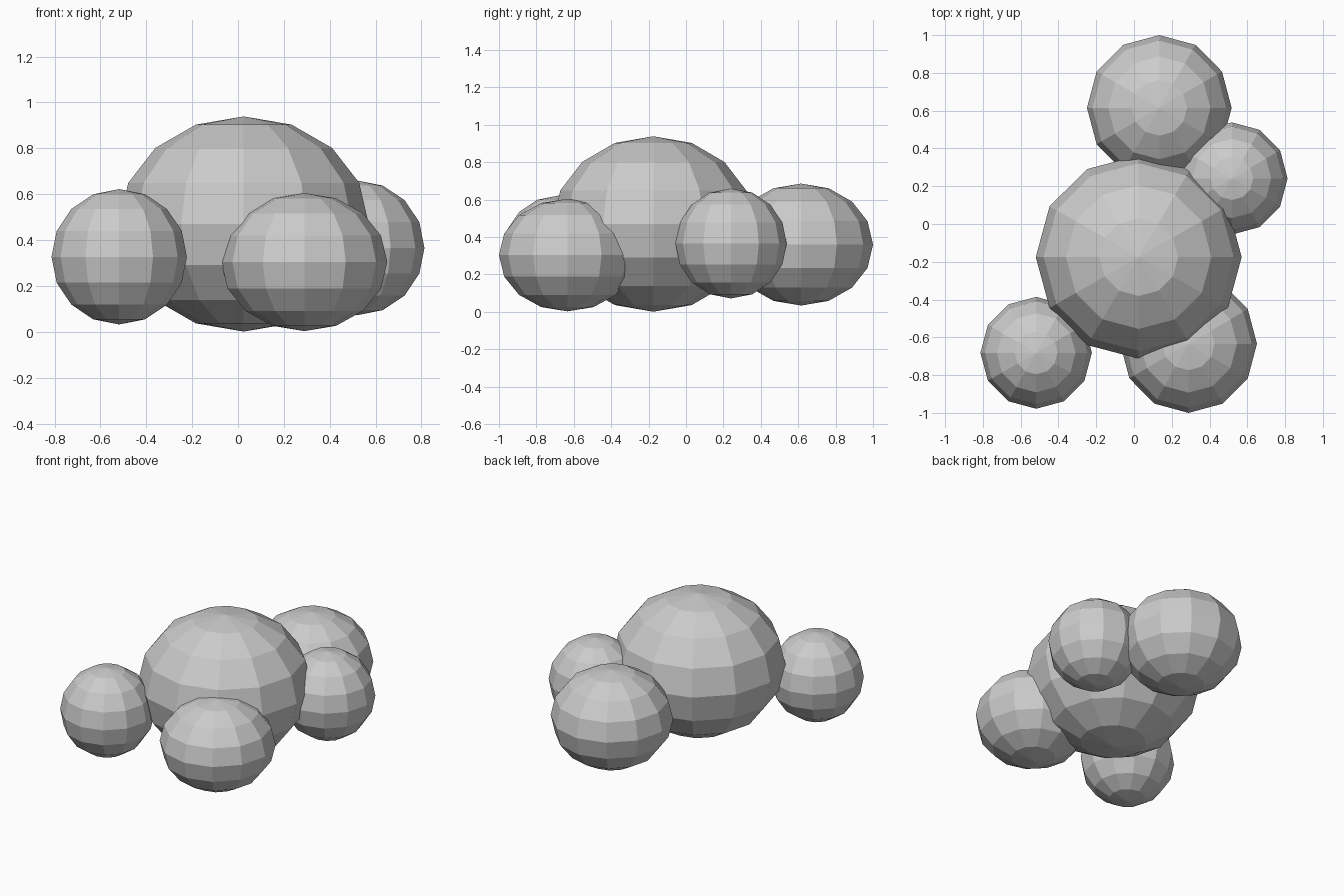
import bpy

if "Cube" in bpy.data.objects:
    bpy.data.objects.remove(bpy.data.objects["Cube"])

# Every puff is a low-poly UV sphere with flat faces, slightly stretched per axis
def puff(name, centre, radii):
    bpy.ops.mesh.primitive_uv_sphere_add(segments=12, ring_count=8, radius=1, location=centre)
    ob = bpy.context.object
    ob.name = name
    ob.scale = radii
    bpy.ops.object.transform_apply(location=False, rotation=False, scale=True)

# Large centre puff
puff("main_puff", (0.025, -0.175, 0.47), (0.545, 0.538, 0.469))

# Smaller puffs around it
puff("rear_puff", (0.134, 0.615, 0.36), (0.383, 0.385, 0.326))
puff("right_puff", (0.518, 0.241, 0.366), (0.295, 0.297, 0.294))
puff("front_right_puff", (0.289, -0.634, 0.304), (0.362, 0.366, 0.301))
puff("front_left_puff", (-0.518, -0.682, 0.327), (0.295, 0.296, 0.295))
